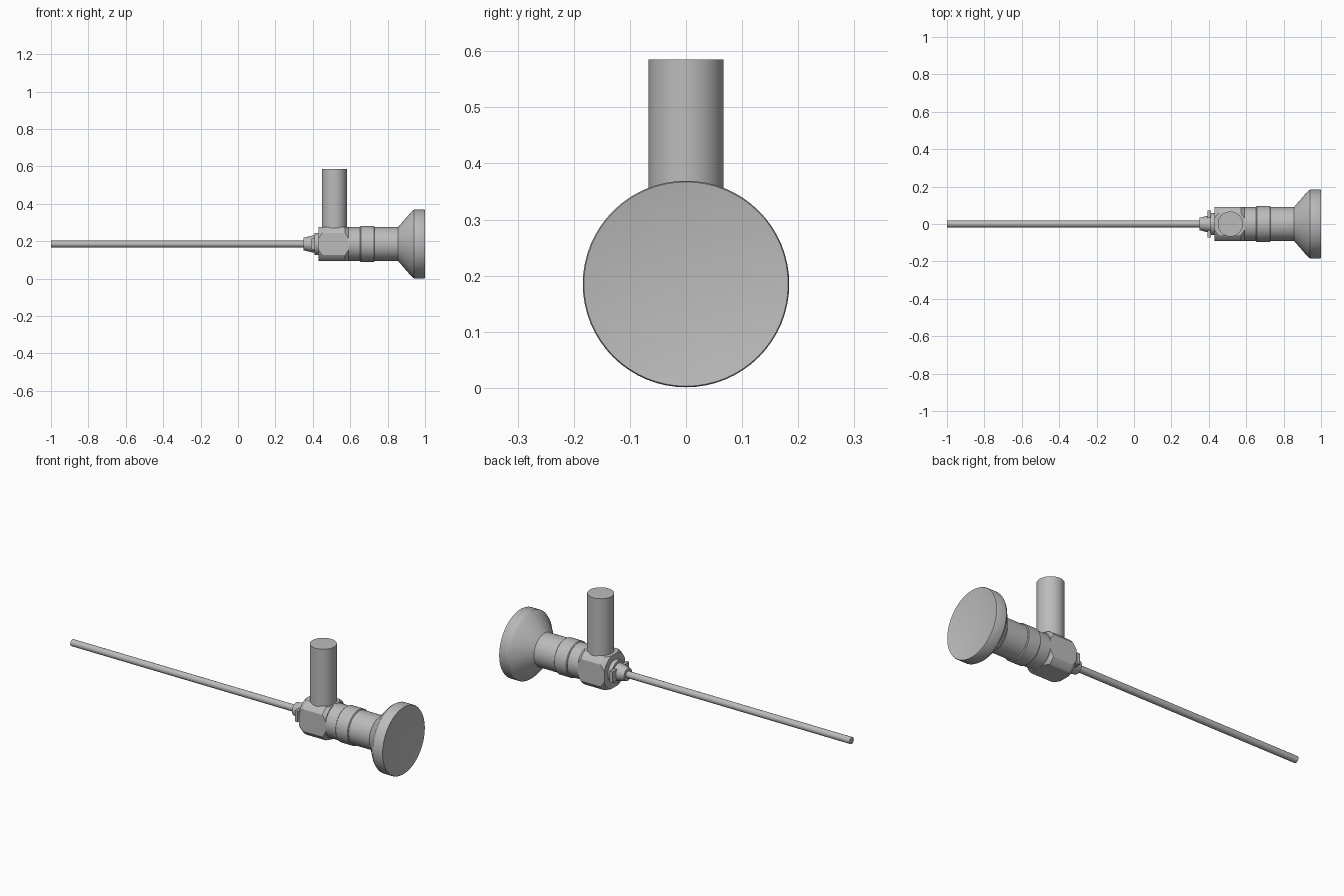
import bpy, bmesh, math
from mathutils import Matrix

cube = bpy.data.objects.get("Cube")
if cube:
    bpy.data.objects.remove(cube, do_unlink=True)

AXIS_Z = 0.185
steel = bpy.data.materials.new("brushed steel")
steel.use_nodes = True
STEEL = (0.5, 0.5, 0.5, 1)
steel.diffuse_color = STEEL
steel.node_tree.nodes["Principled BSDF"].inputs["Base Color"].default_value = STEEL


def finish(bm, name, smooth=True):
    bmesh.ops.recalc_face_normals(bm, faces=bm.faces)
    mesh = bpy.data.meshes.new(name)
    bm.to_mesh(mesh)
    bm.free()
    mesh.materials.append(steel)
    obj = bpy.data.objects.new(name, mesh)
    bpy.context.collection.objects.link(obj)
    if smooth:
        bpy.ops.object.select_all(action="DESELECT")
        obj.select_set(True)
        bpy.context.view_layer.objects.active = obj
        bpy.ops.object.shade_smooth_by_angle(angle=math.radians(30))
    return obj


def lathe(name, profile, steps=64, smooth=True):
    """Revolve (x, radius) points about the instrument's long axis."""
    bm = bmesh.new()
    verts = [bm.verts.new((x, 0, AXIS_Z + r)) for x, r in profile]
    edges = [bm.edges.new(pair) for pair in zip(verts, verts[1:])]
    bmesh.ops.spin(bm, geom=verts + edges, cent=(0, 0, AXIS_Z), axis=(1, 0, 0),
                   angle=math.tau, steps=steps)
    bmesh.ops.remove_doubles(bm, verts=bm.verts, dist=1e-5)
    return finish(bm, name, smooth)


def box(name, center, size):
    bm = bmesh.new()
    bmesh.ops.create_cube(bm, size=1, matrix=Matrix.Translation(center) @ Matrix.Diagonal((*size, 1)))
    return finish(bm, name, False)


# Long insertion tube
lathe("insertion_tube", [(-1, 0), (-1, 0.018), (0.37, 0.018), (0.37, 0)], 32)

# Tapered nose and locking collar
lathe("nose_cone", [(0.35, 0), (0.35, 0.034), (0.362, 0.036), (0.40, 0.046), (0.44, 0.046), (0.44, 0)])
lathe("locking_collar", [(0.408, 0), (0.408, 0.06), (0.44, 0.06), (0.44, 0)])
for side, label in ((1, "back"), (-1, "front")):
    box("locking_tab_" + label, (0.402, side * 0.05, AXIS_Z), (0.018, 0.044, 0.06))

# Square coupling block with turned, chamfered corners
block = box("coupling_block", (0.51, 0, AXIS_Z), (0.16, 0.18, 0.18))
cutter = lathe("block_turning_cutter", [(0.42, 0), (0.42, 0.088), (0.452, 0.108), (0.572, 0.108),
                                        (0.60, 0.088), (0.60, 0)], smooth=False)
turning = block.modifiers.new("turned corners", "BOOLEAN")
turning.operation = "INTERSECT"
turning.solver = "EXACT"
turning.object = cutter
bpy.context.view_layer.objects.active = block
bpy.ops.object.select_all(action="DESELECT")
block.select_set(True)
bpy.ops.object.modifier_apply(modifier=turning.name)
bpy.ops.object.shade_smooth_by_angle(angle=math.radians(15))
bpy.data.objects.remove(cutter, do_unlink=True)

# Upright light post
bm = bmesh.new()
bmesh.ops.create_cone(bm, cap_ends=True, segments=48, radius1=0.067, radius2=0.067, depth=0.335,
                      matrix=Matrix.Translation((0.515, 0, 0.4175)))
finish(bm, "light_post")

# Round body with raised ring
lathe("body", [(0.575, 0), (0.575, 0.09), (0.86, 0.09), (0.86, 0)])
lathe("body_ring", [(0.653, 0), (0.653, 0.092), (0.657, 0.096), (0.727, 0.096), (0.731, 0.092), (0.731, 0)])

# Flared eyepiece with a shallow dished face
lathe("eyepiece", [(0.855, 0), (0.855, 0.09), (0.93, 0.176), (0.942, 0.184), (0.996, 0.184),
                   (1, 0.182), (0.97, 0)])
